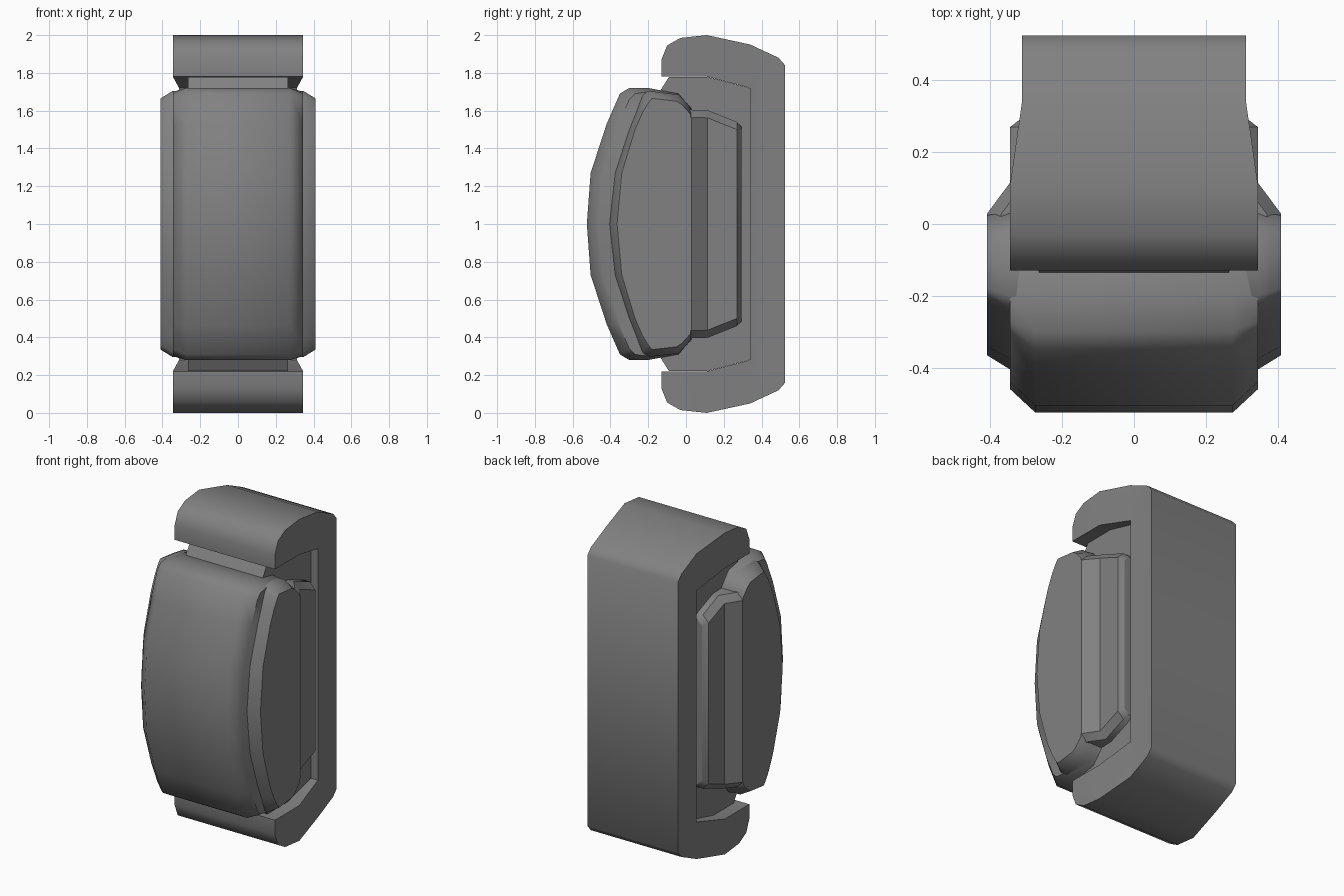
import bpy, bmesh, math

if "Cube" in bpy.data.objects:
    bpy.data.objects.remove(bpy.data.objects["Cube"], do_unlink=True)

grey = bpy.data.materials.new("mid_grey")
grey.use_nodes = True
GREY = (0.22, 0.22, 0.22, 1)
grey.diffuse_color = GREY
grey.node_tree.nodes["Principled BSDF"].inputs["Base Color"].default_value = GREY


def loft(name, rings, angle, caps=None):
    """Skin equal-length rings of 3D points and close both ends."""
    bm = bmesh.new()
    loops = [[bm.verts.new(p) for p in ring] for ring in rings]
    n = len(loops[0])
    for a, b in zip(loops, loops[1:]):
        for i in range(n):
            j = (i + 1) % n
            bm.faces.new((a[i], a[j], b[j], b[i]))
    for end in (loops[0], loops[-1]):
        for cap in caps or [range(n)]:
            bm.faces.new([end[i] for i in cap])
    bmesh.ops.remove_doubles(bm, verts=bm.verts, dist=0.0005)
    bmesh.ops.recalc_face_normals(bm, faces=bm.faces)
    mesh = bpy.data.meshes.new(name)
    bm.to_mesh(mesh)
    bm.free()
    mesh.materials.append(grey)
    obj = bpy.data.objects.new(name, mesh)
    bpy.context.collection.objects.link(obj)
    bpy.ops.object.select_all(action="DESELECT")
    obj.select_set(True)
    bpy.context.view_layer.objects.active = obj
    bpy.ops.object.shade_smooth_by_angle(angle=math.radians(angle))
    return obj


def full(half):
    """Mirror an upper (y, z) profile about mid height."""
    return half + [(y, 2 - z) for y, z in reversed(half)]


def across(name, sections, angle, caps=None):
    """Loft (half width, upper profile) sections symmetrically across x."""
    sides = []
    for width, half in sections:
        w = width if callable(width) else (lambda y, v=width: v)
        sides.append([(w(y), y, z) for y, z in full(half)])
    other = [[(-x, y, z) for x, y, z in ring] for ring in reversed(sides)]
    loft(name, sides + other, angle, caps)


# C-shaped bracket, narrowing towards its back
def bracket_width(y):
    t = min(max((y - 0.11) / 0.23, 0), 1)
    return 0.345 - 0.033 * t


bracket = [(.34, 1.72), (.11, 1.78), (-.13, 1.78), (-.13, 1.87), (-.10, 1.945),
           (-.03, 1.985), (.11, 2), (.34, 1.95), (.49, 1.88), (.525, 1.84)]
bracket_caps = [range(1, 7), (0, 1, 6, 7), (0, 7, 8, 9, 10, 11, 12, 19),
                (19, 12, 13, 18), range(13, 19)]
across("bracket", [(bracket_width, bracket)], 48, bracket_caps)

# Narrow core that joins the body to the bracket
across("inner_core", [(.265, [(-.14, 1.70), (-.09, 1.779), (.11, 1.779), (.341, 1.719)])], 30)

# Curved front cover with chamfered sides
cover_edge = [(-.46, 1), (-.44, 1.27), (-.36, 1.52), (-.30, 1.66), (-.27, 1.69),
              (-.20, 1.70), (-.04, 1.675), (0, 1.61)]
cover_face = [(-.525, 1), (-.505, 1.27), (-.42, 1.53), (-.35, 1.69), (-.30, 1.72),
              (-.20, 1.72), (-.04, 1.69), (.03, 1.61)]
across("front_cover", [(.345, cover_edge), (.275, cover_face)], 50)

# Wider body behind the cover
body_edge = [(-.365, 1), (-.34, 1.27), (-.27, 1.5), (-.23, 1.59), (-.20, 1.64),
             (-.18, 1.665), (-.05, 1.65), (-.02, 1.63), (.025, 1.58)]
body_step = [(-.405, 1), (-.375, 1.27), (-.30, 1.5), (-.26, 1.6), (-.23, 1.68),
             (-.20, 1.705), (-.04, 1.685), (0, 1.645), (.03, 1.605)]
across("body", [(.41, body_edge), (.345, body_step)], 50)


# Stepped rear housing with cut corners
def rear_ring(y, w, h, c):
    quarter = [(w, h - c), (w - c, h)]
    half = quarter + [(-x, z) for x, z in reversed(quarter)]
    return [(x, y, 1 + z) for x, z in half] + [(-x, y, 1 - z) for x, z in half]


loft("rear_housing", [rear_ring(.0, .41, .605, .04), rear_ring(.028, .41, .605, .04),
                      rear_ring(.115, .345, .602, .04), rear_ring(.27, .345, .54, .04),
                      rear_ring(.293, .315, .515, .035)], 30)
